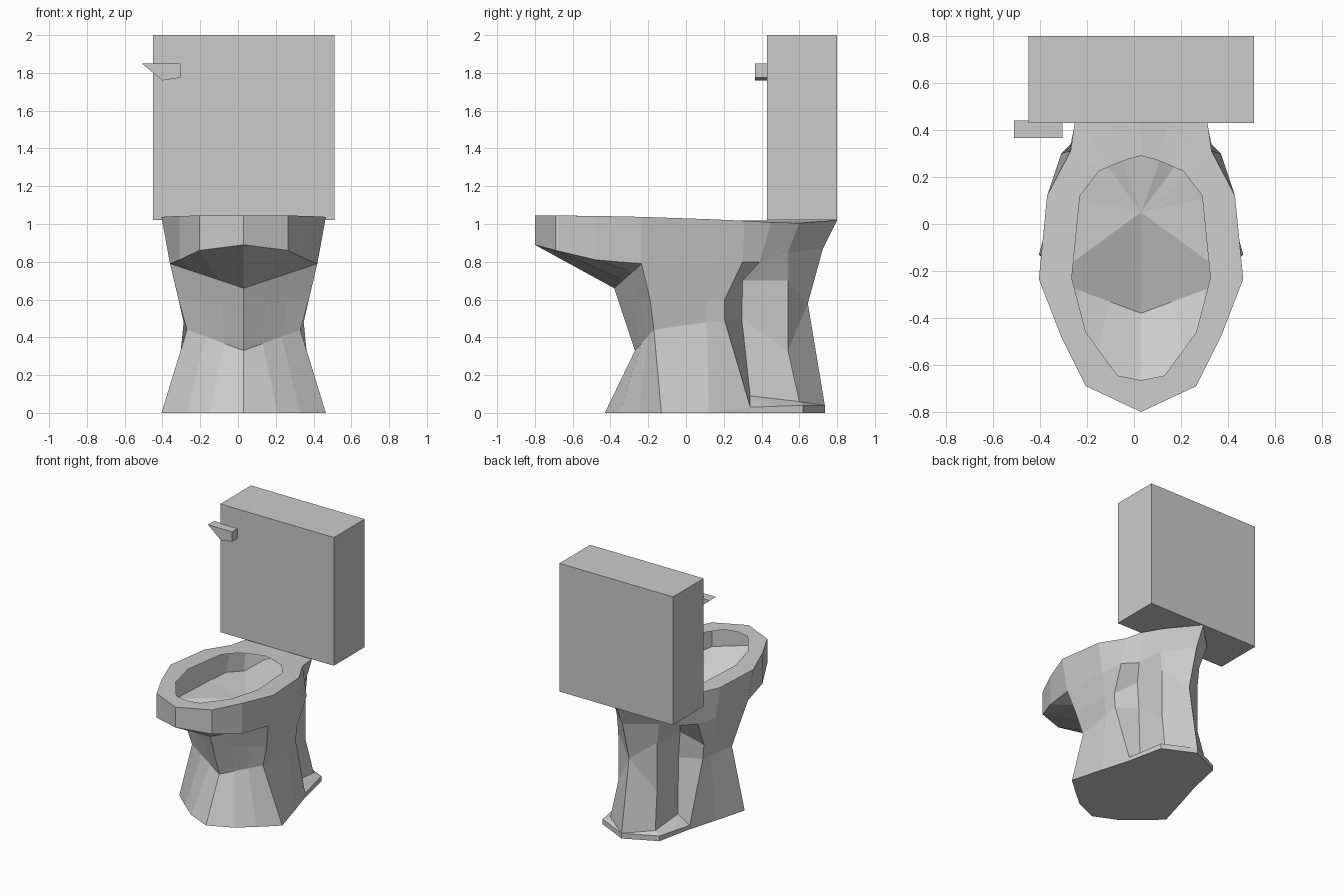
import bpy, bmesh
from mathutils import Vector

if "Cube" in bpy.data.objects:
    bpy.data.objects.remove(bpy.data.objects["Cube"])

CX = 0.03  # symmetry plane of the whole model


def finish(name, bm, x=0.0, mirror=False):
    bmesh.ops.remove_doubles(bm, verts=bm.verts, dist=0.0005)
    bmesh.ops.recalc_face_normals(bm, faces=bm.faces)
    me = bpy.data.meshes.new(name)
    bm.to_mesh(me)
    bm.free()
    ob = bpy.data.objects.new(name, me)
    bpy.context.collection.objects.link(ob)
    ob.location.x = x
    if mirror:
        m = ob.modifiers.new("Mirror", 'MIRROR')
        m.use_clip = True
    return ob


def ring(pts):
    """Half ring, front centre to back centre; 7 points get two more on the front edge."""
    p = [Vector(q) for q in pts]
    if len(p) == 7:
        p[1:1] = [p[0].lerp(p[1], 1 / 3), p[0].lerp(p[1], 2 / 3)]
    return p


def loft(bm, rings):
    rows = [[bm.verts.new(p) for p in r] for r in rings]
    for a, b in zip(rows, rows[1:]):
        for i in range(len(a) - 1):
            bm.faces.new((a[i], a[i + 1], b[i + 1], b[i]))
    return rows


def rim_point(x, y):
    return Vector((x, y, max(1.005, 1.045 - 0.045 * ((y + 0.8) / 1.4) ** 2)))


# Bowl rings: opening, outer rim edge, rim underside, neck
opening = [rim_point(*p) for p in (
    (0, -.665), (.1, -.645), (.235, -.46), (.295, -.23), (.26, .12),
    (.18, .225), (.11, .255), (.06, .275), (0, .29))]
rim = [rim_point(*p) for p in (
    (0, -.80), (.235, -.69), (.34, -.48), (.435, -.235), (.40, .12),
    (.30, .31), (.28, .45), (.2, .6), (0, .80))]
rim[-1].z = 1.02
under = ring([(0, -.80, .89), (.235, -.69, .86), (.34, -.48, .81),
              (.39, -.235, .79), (.37, .13, .79), (.34, .30, .80),
              (.25, .39, .80), (.18, .54, .85), (0, .725, .87)])
neck = ring([(0, -.38, .66)] + under[3:])

# Pedestal rings with the recessed rear column and foot flange
upper = ring([(0, -.347, .56), (.345, -.19, .60), (.335, .11, .60),
              (.325, .205, .60), (.19, .30, .70), (.165, .54, .70), (0, .645, .58)])
waist = ring([(0, -.27, .33), (.30, -.17, .44), (.318, .11, .48),
              (.315, .205, .49), (.173, .295, .50), (.163, .54, .33), (0, .645, .58)])
front_foot = [(0, -.43, 0), (.18, -.35, 0), (.30, -.25, 0), (.435, -.13, 0), (.365, .12, 0)]
foot = ring(front_foot + [(.30, .34, .03), (.20, .34, .09), (.19, .60, .06), (0, .735, .04)])
flange = ring(front_foot + [(.30, .34, .03), (.27, .48, .035), (.24, .62, .04), (0, .735, .04)])
ground = [Vector((p.x, p.y, 0)) for p in flange]

bm = bmesh.new()
rows = loft(bm, [opening, rim, under, neck, upper, waist, foot, flange, ground])
bm.faces.new(rows[-1])
finish("bowl_and_pedestal", bm, CX, True)

# Floor inside the bowl
bm = bmesh.new()
centre = bm.verts.new((0, .05, .785))
edge = [bm.verts.new(p) for p in neck]
for a, b in zip(edge, edge[1:]):
    bm.faces.new((centre, a, b))
finish("bowl_floor", bm, CX, True)


def prism(name, profile, y0, y1):
    """Extrude an x-z profile along y."""
    bm = bmesh.new()
    f = bm.faces.new([bm.verts.new((x, y0, z)) for x, z in profile])
    ext = bmesh.ops.extrude_face_region(bm, geom=[f], use_keep_orig=True)
    vs = [g for g in ext["geom"] if isinstance(g, bmesh.types.BMVert)]
    bmesh.ops.translate(bm, verts=vs, vec=(0, y1 - y0, 0))
    return finish(name, bm)


# Tank and flush handle
prism("tank", [(-.45, 1.02), (.51, 1.02), (.51, 2.0), (-.45, 2.0)], .43, .80)
prism("flush_handle", [(-.51, 1.85), (-.40, 1.76), (-.305, 1.775), (-.305, 1.85)], .365, .44)
